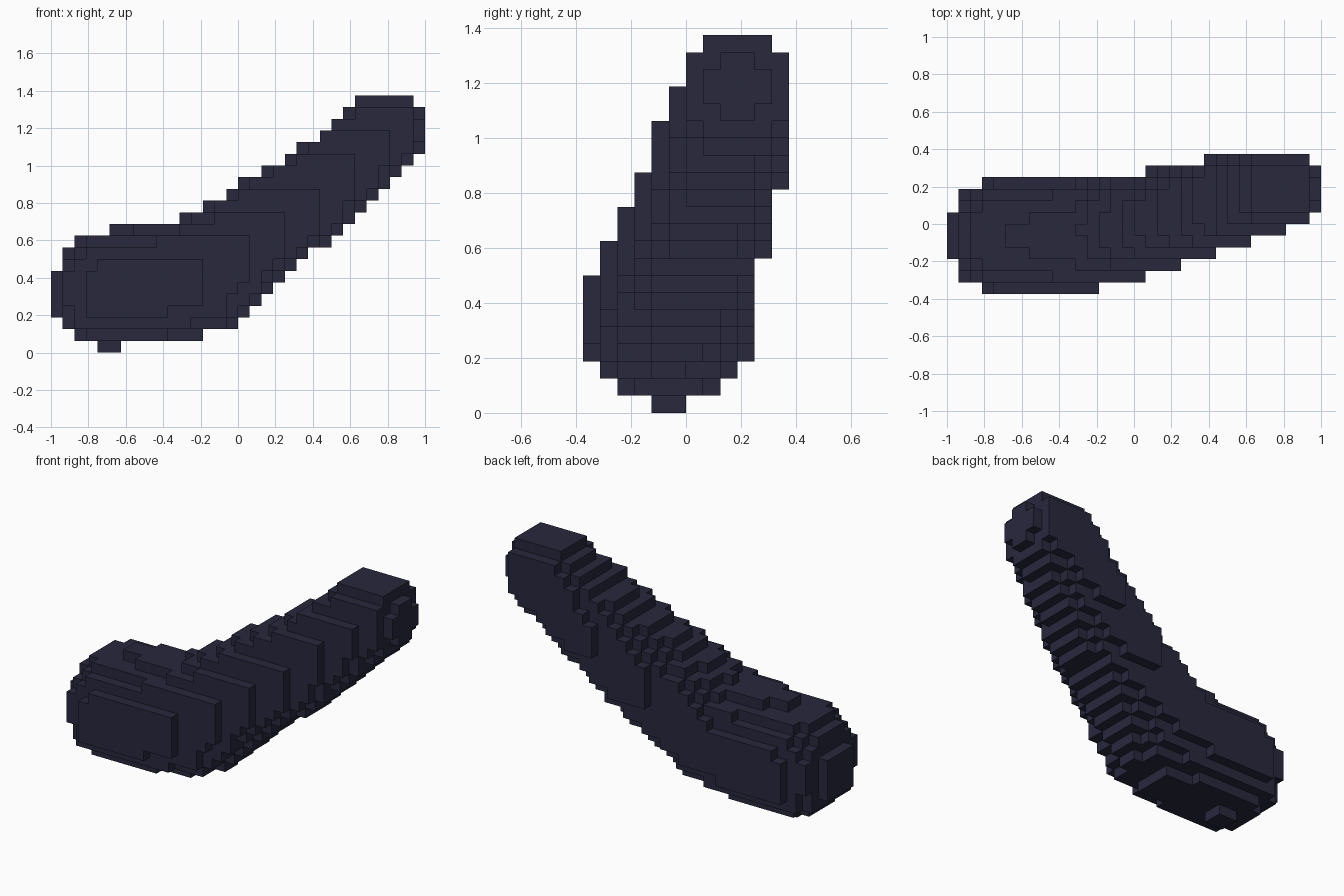
import bpy
import bmesh
from mathutils import Vector

old_cube = bpy.data.objects.get("Cube")
if old_cube:
    bpy.data.objects.remove(old_cube, do_unlink=True)

CELL = 1 / 16
NX, NY, NZ = 32, 12, 22

# Bent, tapering limb: centre and radius of each joint, in block units
JOINTS = [
    (Vector((5, 5, 5.35)), 5.2),
    (Vector((12.3, 5, 6.2)), 5.0),
    (Vector((20.8, 7, 12.2)), 4.4),
    (Vector((28.5, 9, 19)), 3.66),
]

# Stepped side-to-side outline of each layer, bottom to top
LAYER_START = [4, 2, 1, 0, 0, 0, 0, 1, 1, 2, 5, 11, 13, 15, 16, 18, 20, 21, 23, 24, 25, 26]
LAYER_END = [6, 13] + list(range(16, 23)) + list(range(24, 32)) + [32] * 4 + [31]

# Stepped front and back outline of each layer, bottom to top
LAYER_FRONT = [4, 2, 1] + [0] * 5 + [1, 1, 2, 2, 3, 3, 4, 4, 4, 5, 5, 6, 6, 7]
LAYER_BACK = [6, 8, 9] + [10] * 6 + [11] * 4 + [12] * 8 + [11]

# Stepped front and back outline of each column, thick end to thin end
COLUMN_FRONT = ([3, 1, 1] + [0] * 10 + [1] * 4 + [2] * 3 + [3] * 3
                + [4] * 3 + [5] * 3 + [6] * 2 + [7])
COLUMN_BACK = [7, 9, 9] + [10] * 14 + [11] * 5 + [12] * 9 + [11]


def inside_segment(point, start, end):
    """True when the point lies in the tapered capsule between two joints."""
    (a, radius_a), (b, radius_b) = start, end
    axis = b - a
    t = max(0.0, min(1.0, (point - a).dot(axis) / axis.length_squared))
    radius = radius_a + (radius_b - radius_a) * t
    return (point - a - axis * t).length <= radius


def is_filled(x, y, z):
    """True when the block lies in the limb and within its stepped outlines."""
    front = max(LAYER_FRONT[z], COLUMN_FRONT[x])
    back = min(LAYER_BACK[z], COLUMN_BACK[x])
    if not (LAYER_START[z] <= x < LAYER_END[z] and front <= y < back):
        return False
    centre = Vector((x, y, z)) + Vector((0.5, 0.5, 0.5))
    return any(inside_segment(centre, s, e) for s, e in zip(JOINTS, JOINTS[1:]))


def build_block_mesh(name, cells):
    """Skin a set of blocks with only their exposed faces."""
    bm = bmesh.new()
    corners = {}

    def corner(position):
        key = tuple(position)
        if key not in corners:
            x, y, z = key
            corners[key] = bm.verts.new(
                ((x - NX / 2) * CELL, (y - NY / 2) * CELL, z * CELL))
        return corners[key]

    for cell in cells:
        for axis in range(3):
            u, v = (axis + 1) % 3, (axis + 2) % 3
            for side in (0, 1):
                neighbour = list(cell)
                neighbour[axis] += 2 * side - 1
                if tuple(neighbour) in cells:
                    continue
                loop = []
                for du, dv in ((0, 0), (1, 0), (1, 1), (0, 1)):
                    position = list(cell)
                    position[axis] += side
                    position[u] += du
                    position[v] += dv
                    loop.append(corner(position))
                bm.faces.new(loop if side else loop[::-1])

    mesh = bpy.data.meshes.new(name)
    bm.to_mesh(mesh)
    bm.free()
    return mesh


# Single dark colour
material = bpy.data.materials.new("dark slate blue")
material.use_nodes = True
colour = (0.021, 0.021, 0.048, 1)
material.diffuse_color = colour
shader = next(n for n in material.node_tree.nodes if n.type == "BSDF_PRINCIPLED")
shader.inputs["Base Color"].default_value = colour

# Limb made of blocks
blocks = {(x, y, z)
          for x in range(NX) for y in range(NY) for z in range(NZ)
          if is_filled(x, y, z)}
limb_mesh = build_block_mesh("bent_limb", blocks)
limb_mesh.materials.append(material)
limb = bpy.data.objects.new("bent_limb", limb_mesh)
bpy.context.collection.objects.link(limb)
